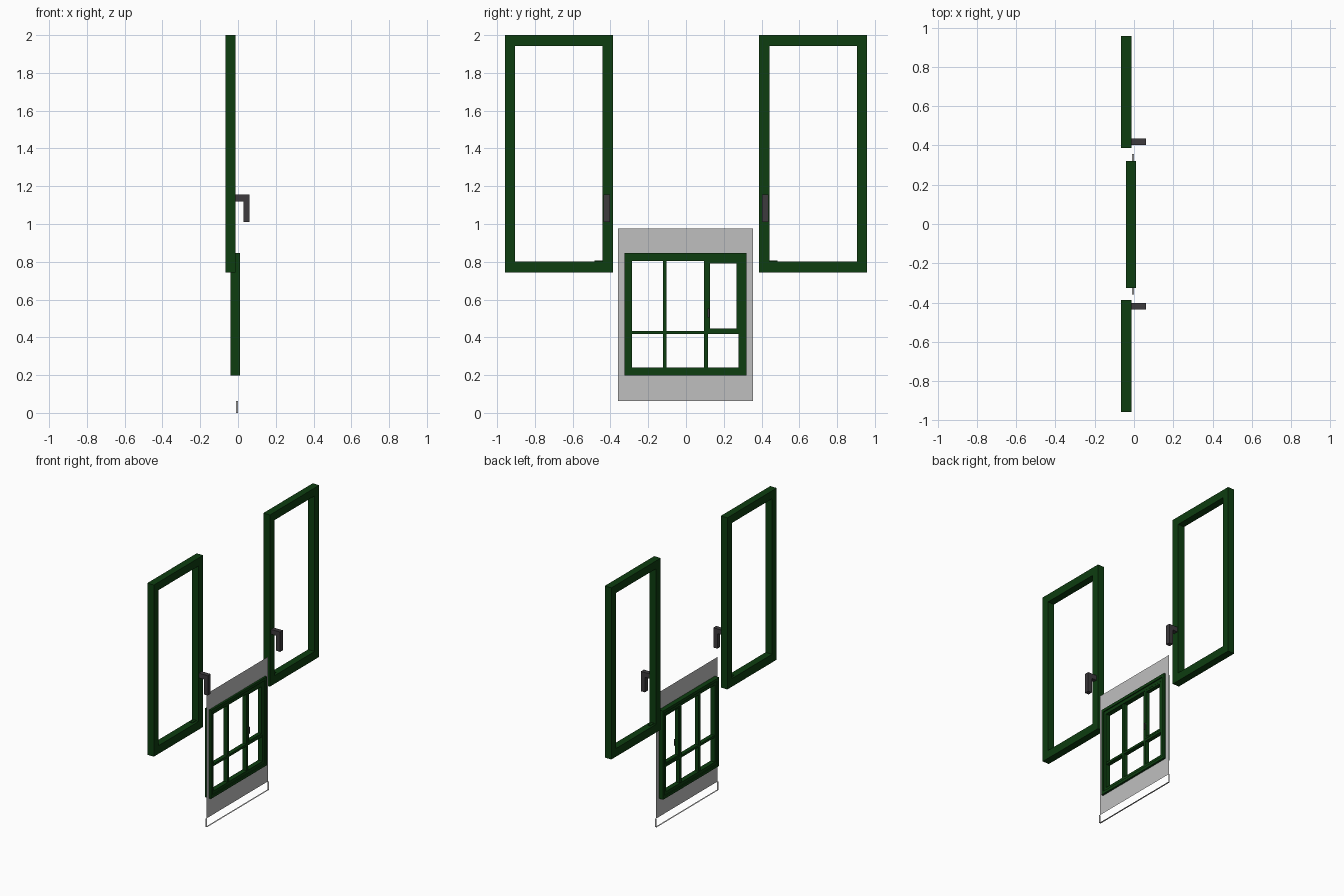
import bpy, bmesh

if "Cube" in bpy.data.objects:
    bpy.data.objects.remove(bpy.data.objects["Cube"])


def material(name, rgb):
    m = bpy.data.materials.new(name)
    m.diffuse_color = (*rgb, 1)
    m.use_nodes = True
    m.node_tree.nodes["Principled BSDF"].inputs["Base Color"].default_value = m.diffuse_color
    return m


GREEN = material("dark green paint", (0.004, 0.047, 0.005))
DARK = material("dark grey metal", (0.047, 0.043, 0.047))
GREY = material("light grey wall", (0.52, 0.52, 0.52))


def finish(name, bm, mat):
    mesh = bpy.data.meshes.new(name)
    bm.to_mesh(mesh)
    bm.free()
    mesh.materials.append(mat)
    obj = bpy.data.objects.new(name, mesh)
    bpy.context.collection.objects.link(obj)
    return obj


def box(name, x, y, z, mat=GREEN):
    """Box given by its (min, max) range on each axis."""
    bm = bmesh.new()
    bmesh.ops.create_cube(bm, size=1)
    for v in bm.verts:
        v.co = [r[0] if c < 0 else r[1] for c, r in zip(v.co, (x, y, z))]
    return finish(name, bm, mat)


def ring(name, x, outer, inner, mat=GREEN):
    """Rectangular frame; outer and inner are (y0, y1, z0, z1). Equal x values give a flat sheet."""
    bm = bmesh.new()

    def loop(r, px):
        return [bm.verts.new((px, r[a], r[b])) for a, b in ((0, 2), (1, 2), (1, 3), (0, 3))]

    loops = [loop(outer, x[1]), loop(inner, x[1])]
    if x[0] != x[1]:
        loops += [loop(inner, x[0]), loop(outer, x[0])]
    pairs = list(zip(loops, loops[1:]))
    if len(loops) == 4:
        pairs.append((loops[3], loops[0]))
    for a, b in pairs:
        for i in range(4):
            j = (i + 1) % 4
            bm.faces.new((a[i], a[j], b[j], b[i]))
    return finish(name, bm, mat)


def span(s, a, b):
    return tuple(sorted((s * a, s * b)))


# Two tall casement frames with L-shaped handles
for side, s in (("left", -1), ("right", 1)):
    ring(side + "_casement_frame", (-0.065, -0.012),
         (*span(s, 0.386, 0.958), 0.742, 2.0), (*span(s, 0.442, 0.904), 0.802, 1.942))
    box(side + "_casement_stop", (-0.05, -0.03), span(s, 0.442, 0.484), (0.80, 0.807))
    hy = span(s, 0.402, 0.436)
    box(side + "_handle_stem", (-0.012, 0.028), hy, (1.12, 1.155), DARK)
    box(side + "_handle_grip", (0.028, 0.06), hy, (1.01, 1.155), DARK)

# Small window: stepped outer frame
ring("window_outer_frame", (-0.04, 0.01),
     (-0.326, 0.321, 0.197, 0.847), (-0.306, 0.301, 0.217, 0.826))
ring("window_inner_frame", (-0.033, 0.003),
     (-0.306, 0.301, 0.217, 0.826), (-0.286, 0.279, 0.239, 0.803))

# Glazing bars
for name, y in (("left_mullion", (-0.123, -0.102)), ("right_mullion", (0.096, 0.117))):
    box(name, (-0.03, 0.0), y, (0.239, 0.803))
for i, y in enumerate(((-0.286, -0.123), (-0.102, 0.096), (0.117, 0.279))):
    box("transom_%d" % (i + 1), (-0.03, 0.0), y, (0.418, 0.434))

# Opening sash and its small handle
ring("small_sash", (-0.027, 0.002),
     (0.117, 0.279, 0.434, 0.803), (0.127, 0.268, 0.447, 0.79))
box("sash_handle_stem", (0.002, 0.006), (0.115, 0.125), (0.54, 0.552), DARK)
box("sash_handle_grip", (0.006, 0.01), (0.115, 0.125), (0.505, 0.552), DARK)

# Flat wall sheet around the window
ring("wall_sheet", (-0.005, -0.005),
     (-0.359, 0.356, 0.062, 0.975), (-0.316, 0.311, 0.207, 0.837), GREY)

# Open channel under the wall sheet: floor strip with two upturned ends
bm = bmesh.new()
path = [(-0.359, 0.062), (-0.359, 0.0), (0.356, 0.0), (0.356, 0.062)]
rows = [[bm.verts.new((x, y, z)) for x in (-0.011, 0.001)] for y, z in path]
for a, b in zip(rows, rows[1:]):
    bm.faces.new((a[0], a[1], b[1], b[0]))
finish("wall_base_channel", bm, GREY)
